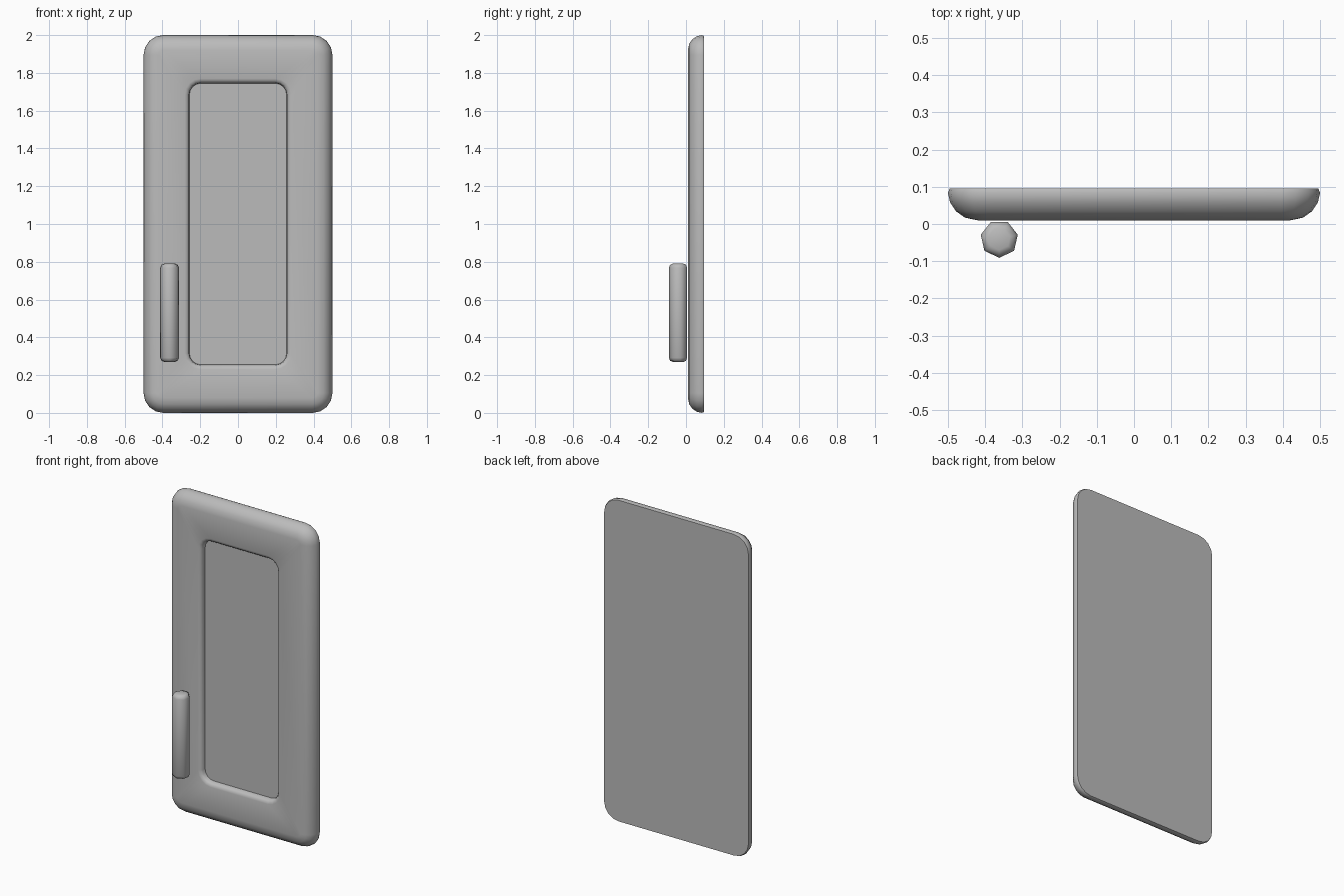
import bpy
import bmesh
from math import cos, sin, pi, radians

cube = bpy.data.objects.get("Cube")
if cube:
    bpy.data.objects.remove(cube, do_unlink=True)

grey = bpy.data.materials.new("plain grey")
grey.use_nodes = True
colour = (0.5, 0.5, 0.5, 1)
grey.diffuse_color = colour
grey.node_tree.nodes["Principled BSDF"].inputs["Base Color"].default_value = colour


def loft(name, rings):
    """Skin a stack of closed rings and cap both ends."""
    bm = bmesh.new()
    loops = [[bm.verts.new(p) for p in ring] for ring in rings]
    n = len(loops[0])
    for a, b in zip(loops, loops[1:]):
        for i in range(n):
            j = (i + 1) % n
            bm.faces.new((a[i], a[j], b[j], b[i]))
    bm.faces.new(loops[0])
    bm.faces.new(loops[-1])
    bmesh.ops.recalc_face_normals(bm, faces=bm.faces)
    mesh = bpy.data.meshes.new(name)
    bm.to_mesh(mesh)
    bm.free()
    obj = bpy.data.objects.new(name, mesh)
    bpy.context.collection.objects.link(obj)
    mesh.materials.append(grey)
    bpy.ops.object.select_all(action="DESELECT")
    obj.select_set(True)
    bpy.context.view_layer.objects.active = obj
    bpy.ops.object.shade_smooth_by_angle(angle=radians(55))
    return obj


def rounded_rect(half_w, half_h, radius, y, segments=4):
    """Upright rounded rectangle centred on the panel."""
    ring = []
    for k, (sx, sz) in enumerate([(1, 1), (-1, 1), (-1, -1), (1, -1)]):
        for s in range(segments + 1):
            a = (k + s / segments) * pi / 2
            ring.append((sx * (half_w - radius) + radius * cos(a), y,
                         1 + sz * (half_h - radius) + radius * sin(a)))
    return ring


# Panel: back edge, rounded rim, flat frame, soft lip, recessed floor
outer = [(0.005, 0.095), (0, 0.084), (0.006, 0.058), (0.022, 0.034),
         (0.046, 0.017), (0.08, 0.01)]
rings = [rounded_rect(0.5 - i, 1 - i, 0.105 - i, y) for i, y in outer]
lip = [(0.025, 0.01), (0.012, 0.014), (0.003, 0.024), (0, 0.045)]
rings += [rounded_rect(0.257 + i, 0.745 + i, 0.06 + i, y) for i, y in lip]
loft("door_panel", rings)

# Handle: seven-sided upright bar with rounded ends
ends = [(0.03, 0), (0.044, 0.006), (0.051, 0.022)]
profile = [(r, 0.27 + h) for r, h in ends] + [(r, 0.79 - h) for r, h in reversed(ends)]
loft("handle", [[(-0.362 + r * sin(2 * pi * i / 7),
                  -0.04 - r * cos(2 * pi * i / 7), z) for i in range(7)]
                for r, z in profile])
